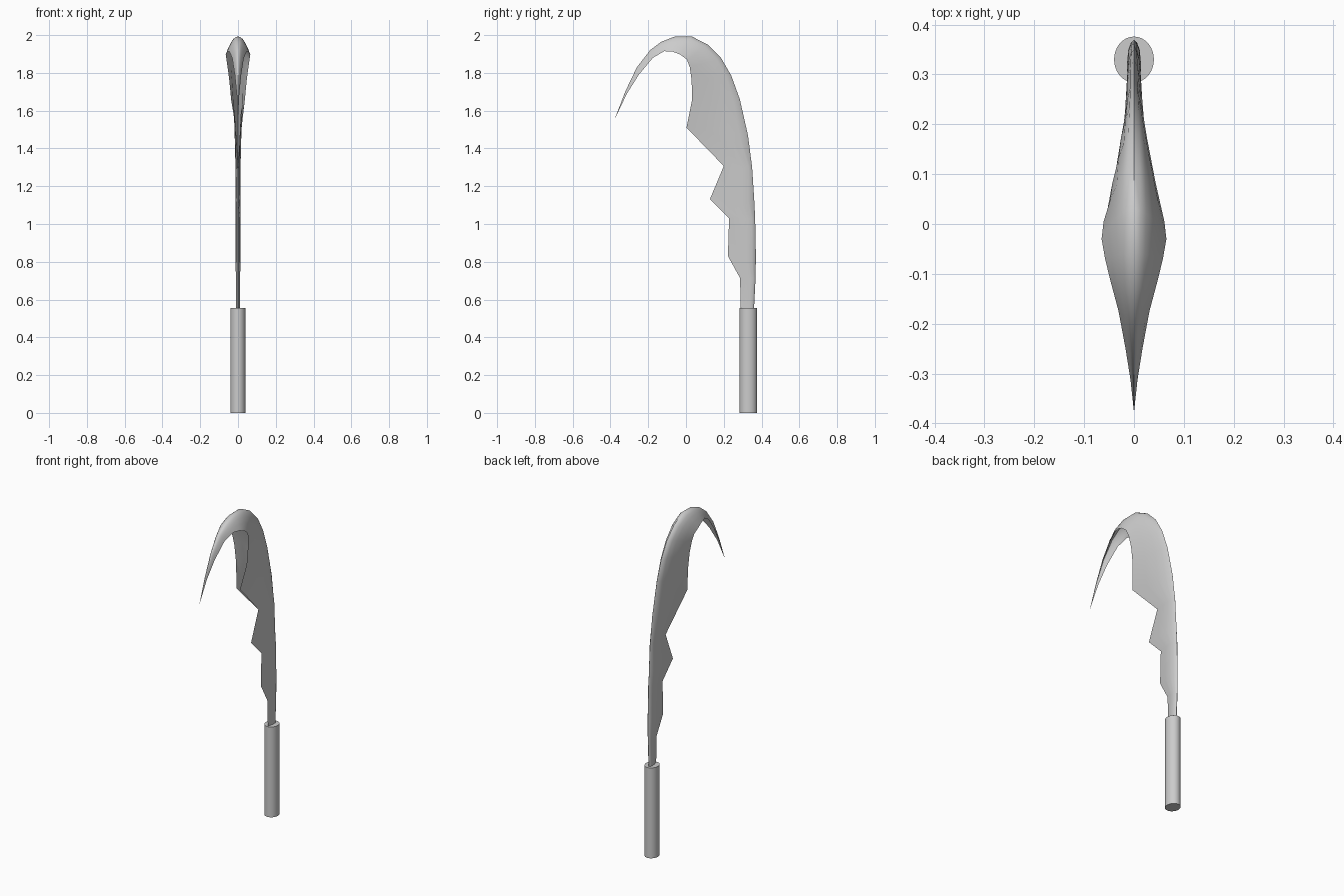
import bpy, bmesh, math
from mathutils import Vector

if "Cube" in bpy.data.objects:
    bpy.data.objects.remove(bpy.data.objects["Cube"])

# Blade stations: spine y, spine z, inner edge y, inner edge z, half width, channel openness
STATIONS = [
    (.360, .550, .290, .550, .010, 0), (.368, .710, .286, .714, .011, 0),
    (.370, .830, .222, .830, .014, 0), (.366, 1.03, .228, 1.03, .014, 0),
    (.361, 1.13, .127, 1.132, .013, 0), (.350, 1.30, .200, 1.307, .014, .1),
    (.328, 1.47, .003, 1.510, .023, .5), (.285, 1.66, .032, 1.656, .036, 1),
    (.240, 1.785, .030, 1.76, .046, 1), (.185, 1.88, .020, 1.83, .055, 1),
    (.115, 1.95, .005, 1.87, .061, 1), (.030, 1.993, -.03, 1.897, .065, 1),
    (-.06, 1.992, -.07, 1.912, .058, 1), (-.13, 1.965, -.115, 1.915, .047, 1),
    (-.19, 1.92, -.175, 1.88, .031, 1), (-.26, 1.83, -.25, 1.79, .017, 1),
    (-.32, 1.705, -.313, 1.69, .007, 1), (-.376, 1.56, -.375, 1.56, .0003, 1),
]
OUTER = [0, .04, .14, .32, .62, 1]
INNER = [(.75, .8), (.45, .75), (.2, 0)]


def section(sy, sz, iy, iz, w, c):
    """Closed cross-section: rounded spine, two flanks, hollow underside."""
    spine, edge = Vector((0, sy, sz)), Vector((0, iy, iz))

    def half(u):
        return w * (c * math.sqrt(u) + (1 - c) * max(0, math.sin(math.pi * u ** .6)))

    right = [(u, half(u)) for u in OUTER]
    for u, f in INNER:
        v = 1 - c * (1 - u)
        right.append((v, half(v) * f))
    loop = right + [(u, -x) for u, x in reversed(right[1:-1])]
    return [spine.lerp(edge, u) + Vector((x, 0, 0)) for u, x in loop]


def smooth(ob):
    bpy.ops.object.select_all(action='DESELECT')
    ob.select_set(True)
    bpy.context.view_layer.objects.active = ob
    bpy.ops.object.shade_smooth_by_angle(angle=math.radians(35))


# Hooked blade lofted through the stations
bm = bmesh.new()
rings = [[bm.verts.new(p) for p in section(*s)] for s in STATIONS]
n = len(rings[0])
for a, b in zip(rings, rings[1:]):
    for i in range(n):
        j = (i + 1) % n
        bm.faces.new((a[i], a[j], b[j], b[i]))
bm.faces.new(rings[0])
bm.faces.new(rings[-1])
bmesh.ops.remove_doubles(bm, verts=bm.verts, dist=1e-5)
bmesh.ops.recalc_face_normals(bm, faces=bm.faces)
mesh = bpy.data.meshes.new("blade")
bm.to_mesh(mesh)
bm.free()
blade = bpy.data.objects.new("blade", mesh)
bpy.context.collection.objects.link(blade)
smooth(blade)

# Oval handle
bpy.ops.mesh.primitive_cylinder_add(vertices=32, radius=1, depth=.556, location=(0, .33, .278))
handle = bpy.context.object
handle.name = "handle"
handle.scale = (.04, .046, 1)
bpy.ops.object.transform_apply(location=False, rotation=False, scale=True)
smooth(handle)
